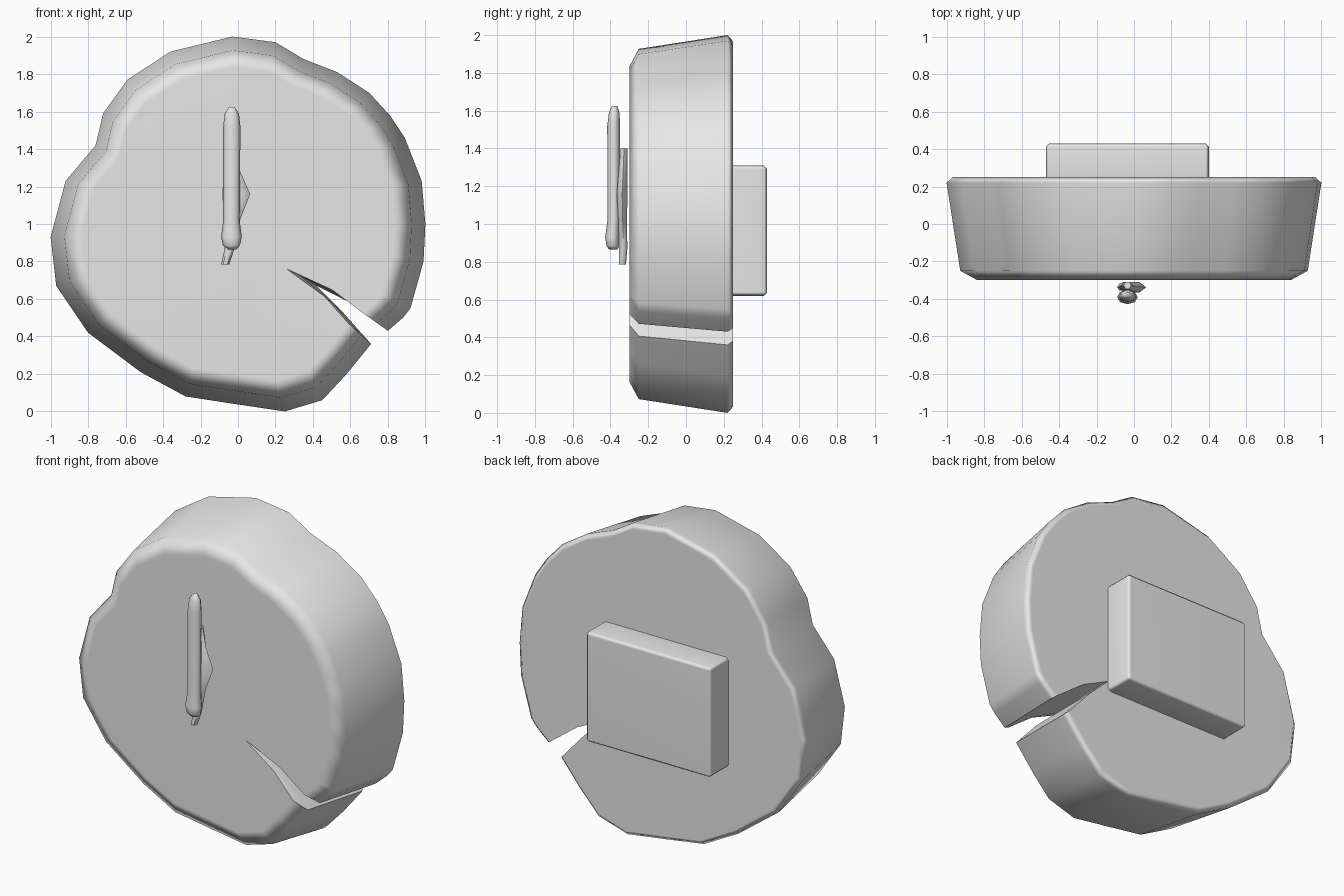
import bpy, bmesh, math

if "Cube" in bpy.data.objects:
    bpy.data.objects.remove(bpy.data.objects["Cube"])

grey = bpy.data.materials.new("light grey")
grey.diffuse_color = (0.8, 0.8, 0.8, 1)
grey.use_nodes = True
grey.node_tree.nodes["Principled BSDF"].inputs["Base Color"].default_value = grey.diffuse_color


def finish(name, bm, angle):
    """Turn a bmesh into a smooth-shaded object with flat large faces."""
    bmesh.ops.recalc_face_normals(bm, faces=bm.faces)
    mesh = bpy.data.meshes.new(name)
    bm.to_mesh(mesh)
    bm.free()
    mesh.materials.append(grey)
    ob = bpy.data.objects.new(name, mesh)
    bpy.context.collection.objects.link(ob)
    bpy.ops.object.select_all(action='DESELECT')
    ob.select_set(True)
    bpy.context.view_layer.objects.active = ob
    bpy.ops.object.shade_smooth_by_angle(angle=math.radians(angle))
    mod = ob.modifiers.new("weighted normals", 'WEIGHTED_NORMAL')
    mod.keep_sharp = True
    return ob


def loft(name, rings, angle):
    """Skin a list of closed rings and cap both ends."""
    bm = bmesh.new()
    loops = [[bm.verts.new(p) for p in ring] for ring in rings]
    n = len(loops[0])
    for a, b in zip(loops, loops[1:]):
        for i in range(n):
            j = (i + 1) % n
            bm.faces.new((a[i], a[j], b[j], b[i]))
    bm.faces.new(loops[0])
    bm.faces.new(loops[-1])
    return finish(name, bm, angle)


# Wood slice: irregular outline (x, z), with the split at lower right
before_tip = [(-0.03, 2.0), (0.2, 1.97), (0.35, 1.88), (0.53, 1.81), (0.70, 1.70),
              (0.81, 1.58), (0.89, 1.46), (0.98, 1.23), (1.0, 1.0), (0.99, 0.80),
              (0.92, 0.55), (0.88, 0.50), (0.80, 0.43), (0.60, 0.58)]
after_tip = [(0.55, 0.54), (0.71, 0.36), (0.58, 0.20), (0.45, 0.06), (0.25, 0.0),
             (-0.02, 0.04), (-0.28, 0.08), (-0.52, 0.21), (-0.80, 0.42), (-0.97, 0.67),
             (-1.0, 0.93), (-0.92, 1.23), (-0.76, 1.42), (-0.72, 1.59), (-0.59, 1.77),
             (-0.36, 1.92)]


def slice_ring(y, s, tip):
    def scaled(pts):
        return [(x * s, y, 1 + (z - 1) * s) for x, z in pts]
    return scaled(before_tip) + [(tip[0], y, tip[1])] + scaled(after_tip)


loft("wood_slice", [
    slice_ring(-0.30, 0.835, (0.26, 0.76)),
    slice_ring(-0.25, 0.927, (0.34, 0.72)),
    slice_ring(0.22, 1.0, (0.42, 0.67)),
    slice_ring(0.25, 0.967, (0.40, 0.68)),
], 66)

# Clock movement box on the back
bm = bmesh.new()
bmesh.ops.create_cube(bm, size=1)
for v in bm.verts:
    v.co = (-0.035 + v.co.x * 0.87, 0.325 + v.co.y * 0.21, 0.965 + v.co.z * 0.69)
bmesh.ops.bevel(bm, geom=bm.edges[:], offset=0.018, segments=1, affect='EDGES')
finish("movement_box", bm, 60)


def hand(name, rows, sides):
    """Clock hand from rows of (z, centre x, centre y, half width, half depth)."""
    rings = []
    for z, x, y, rx, ry in rows:
        rings.append([(x + rx * math.cos(math.tau * i / sides),
                       y + ry * math.sin(math.tau * i / sides), z) for i in range(sides)])
    return loft(name, rings, 60)


# Rounded long hand in front
hand("minute_hand", [
    (0.865, -0.03, -0.385, 0.022, 0.022),
    (0.885, -0.035, -0.387, 0.045, 0.034),
    (0.93, -0.035, -0.390, 0.055, 0.038),
    (1.02, -0.035, -0.383, 0.044, 0.033),
    (1.52, -0.033, -0.383, 0.046, 0.034),
    (1.59, -0.033, -0.380, 0.038, 0.028),
    (1.625, -0.033, -0.378, 0.014, 0.014),
], 8)

# Diamond-shaped short hand behind it
hand("hour_hand", [
    (0.785, -0.068, -0.337, 0.022, 0.022),
    (0.87, -0.045, -0.333, 0.026, 0.026),
    (1.02, -0.030, -0.335, 0.040, 0.026),
    (1.16, -0.010, -0.338, 0.075, 0.033),
    (1.28, -0.030, -0.333, 0.042, 0.026),
    (1.40, -0.035, -0.328, 0.020, 0.022),
], 6)
